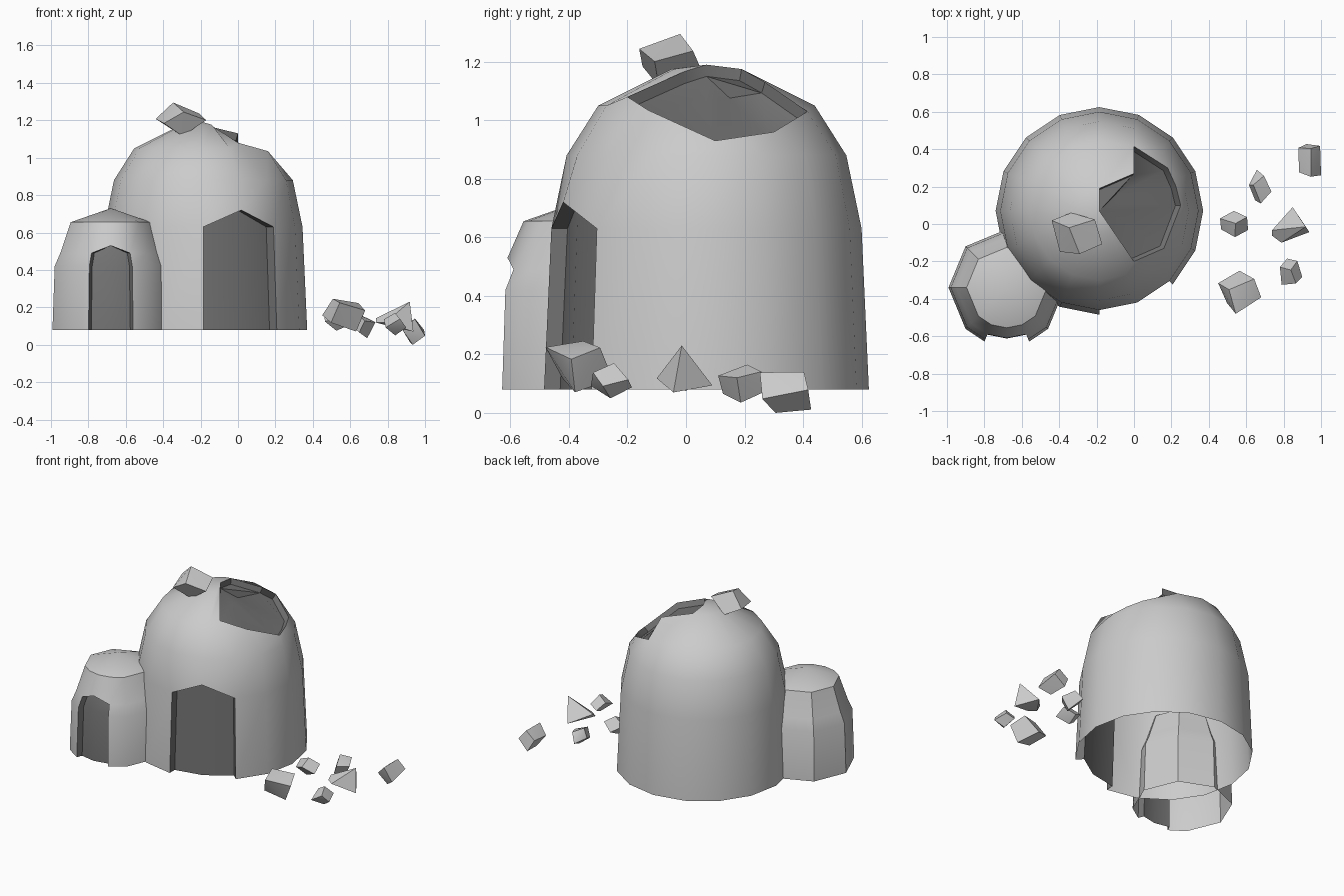
import bpy, bmesh, math, random
from mathutils import Vector, Euler

if "Cube" in bpy.data.objects:
    bpy.data.objects.remove(bpy.data.objects["Cube"])

dark = bpy.data.materials.new("dark_recess")
dark.diffuse_color = (0.17, 0.17, 0.17, 1)
dark.use_nodes = True
dark.node_tree.nodes["Principled BSDF"].inputs["Base Color"].default_value = dark.diffuse_color


def finish(bm, name, mats=()):
    bmesh.ops.recalc_face_normals(bm, faces=bm.faces)
    me = bpy.data.meshes.new(name)
    bm.to_mesh(me)
    bm.free()
    for m in mats:
        me.materials.append(m)
    ob = bpy.data.objects.new(name, me)
    bpy.context.collection.objects.link(ob)
    bpy.context.view_layer.objects.active = ob
    ob.select_set(True)
    bpy.ops.object.shade_smooth_by_angle(angle=math.radians(40))
    ob.select_set(False)
    return ob


def dome(cx, cy, profile, top, angles):
    """Open-bottomed lathe: returns mesh, vertex rings, apex and faces by (ring, column)."""
    bm = bmesh.new()
    rings = [[bm.verts.new((cx + r * math.cos(math.radians(a)),
                            cy + r * math.sin(math.radians(a)), z)) for a in angles]
             for r, z in profile]
    apex = bm.verts.new((cx, cy, top))
    faces, n = {}, len(angles)
    for i in range(n):
        j = (i + 1) % n
        for k in range(len(rings) - 1):
            faces[k, i] = bm.faces.new((rings[k][i], rings[k][j],
                                        rings[k + 1][j], rings[k + 1][i]))
        faces[len(rings) - 1, i] = bm.faces.new((rings[-1][i], rings[-1][j], apex))
    return bm, rings, apex, faces


def recess(bm, region, depth, target):
    """Push a group of faces inward as a dark panel with side walls."""
    region, moved = set(region), {}
    for v in {v for f in region for v in f.verts}:
        d = target(v.co) - v.co
        moved[v] = bm.verts.new(v.co + d.normalized() * depth)
    for f in list(region):
        bm.faces.new([moved[v] for v in f.verts]).material_index = 1
    for e in {e for f in region for e in f.edges}:
        if len([f for f in e.link_faces if f in region]) == 1 and len(e.link_faces) == 2:
            a, b = e.verts
            bm.faces.new((a, b, moved[b], moved[a])).material_index = 1
    bmesh.ops.delete(bm, geom=list(region), context='FACES')


grey = bpy.data.materials.new("shell_grey")
grey.diffuse_color = (0.8, 0.8, 0.8, 1)
grey.use_nodes = True
grey.node_tree.nodes["Principled BSDF"].inputs["Base Color"].default_value = grey.diffuse_color

# Main dome with pointed doorway and broken roof
cx, cy = -0.185, 0.07
prof = [(0.555, 0.08), (0.53, 0.63), (0.478, 0.88), (0.37, 1.05), (0.12, 1.175)]
bm, R, apex, F = dome(cx, cy, prof, 1.19, [22.5 * i for i in range(16)])
R[1][13].co.z = 0.72
broken = {14: (0, -0.2, 1.08), 15: (0.16, -0.13, 1.035), 0: (0.25, 0.1, 0.93),
          1: (0.225, 0.2, 0.945), 2: (0.18, 0.3, 0.96), 3: (0, 0.415, 1.03)}
for c, p in broken.items():
    R[3][c].co = p
for c in (15, 0, 1, 2):
    R[4][c].co.z = 1.115
R[4][14].co = (-0.13, -0.01, 1.165)
R[4][3].co = (0, 0.27, 1.13)
recess(bm, [F[0, 12], F[0, 13]], 0.055, lambda p: Vector((cx, cy, p.z)))
recess(bm, [F[3, c] for c in (14, 15, 0, 1, 2)] + [F[4, c] for c in (14, 15, 0, 1, 2, 3)],
       0.04, lambda p: Vector((cx, cy, 0.5)))
finish(bm, "main_dome", (grey, dark))

# Small side dome with arched doorway
sx, sy = -0.68, -0.34
prof = [(0.312, 0.08), (0.3, 0.42), (0.27, 0.49), (0.215, 0.655)]
bm, R, apex, F = dome(sx, sy, prof, 0.73,
                      [0, 45, 90, 135, 180, 225, 247.5, 270, 292.5, 315])
R[2][7].co.z = 0.53
recess(bm, [F[k, c] for k in (0, 1) for c in (6, 7)], 0.04,
       lambda p: Vector((sx, sy, p.z)))
finish(bm, "side_dome", (grey, dark))


# Loose rocks: hulls fitted to a box
def rock(name, centre, size, pts):
    lo = [min(p[i] for p in pts) for i in range(3)]
    hi = [max(p[i] for p in pts) for i in range(3)]
    bm = bmesh.new()
    for p in pts:
        bm.verts.new([centre[i] + size[i] * ((p[i] - lo[i]) / (hi[i] - lo[i]) - 0.5)
                      for i in range(3)])
    res = bmesh.ops.convex_hull(bm, input=bm.verts)
    junk = {v for v in res["geom_interior"] if isinstance(v, bmesh.types.BMVert)}
    bmesh.ops.delete(bm, geom=list(junk), context='VERTS')
    finish(bm, name)


def chunk(seed):
    rng = random.Random(seed)
    rot = Euler([rng.uniform(0.2, 0.9) for _ in range(3)])
    return [rot.to_matrix() @ Vector([s * rng.uniform(0.7, 1.1) for s in (x, y, z)])
            for x in (-1, 1) for y in (-1, 1) for z in (-1, 1)]


rocks = [("roof_rock", (-0.305, -0.05, 1.205), (0.27, 0.22, 0.18)),
         ("rock_1", (0.565, -0.365, 0.158), (0.23, 0.23, 0.175)),
         ("rock_2", (0.84, -0.255, 0.11), (0.12, 0.14, 0.12)),
         ("rock_3", (0.535, 0.0, 0.135), (0.15, 0.14, 0.12)),
         ("rock_4", (0.675, 0.2, 0.1), (0.12, 0.18, 0.13)),
         ("rock_5", (0.94, 0.34, 0.07), (0.12, 0.175, 0.14))]
for i, (name, c, s) in enumerate(rocks):
    rock(name, c, s, chunk(i + 3))

# Wedge-shaped rock
rock("wedge_rock", (0.838, -0.005, 0.15), (0.2, 0.19, 0.16),
     [(0, 0.2, 0.3), (0, 0.35, 0.45), (0.55, 1, 0.15), (1, 0.3, 0),
      (0.9, 0.45, 1), (0.25, 0, 0.3)])
